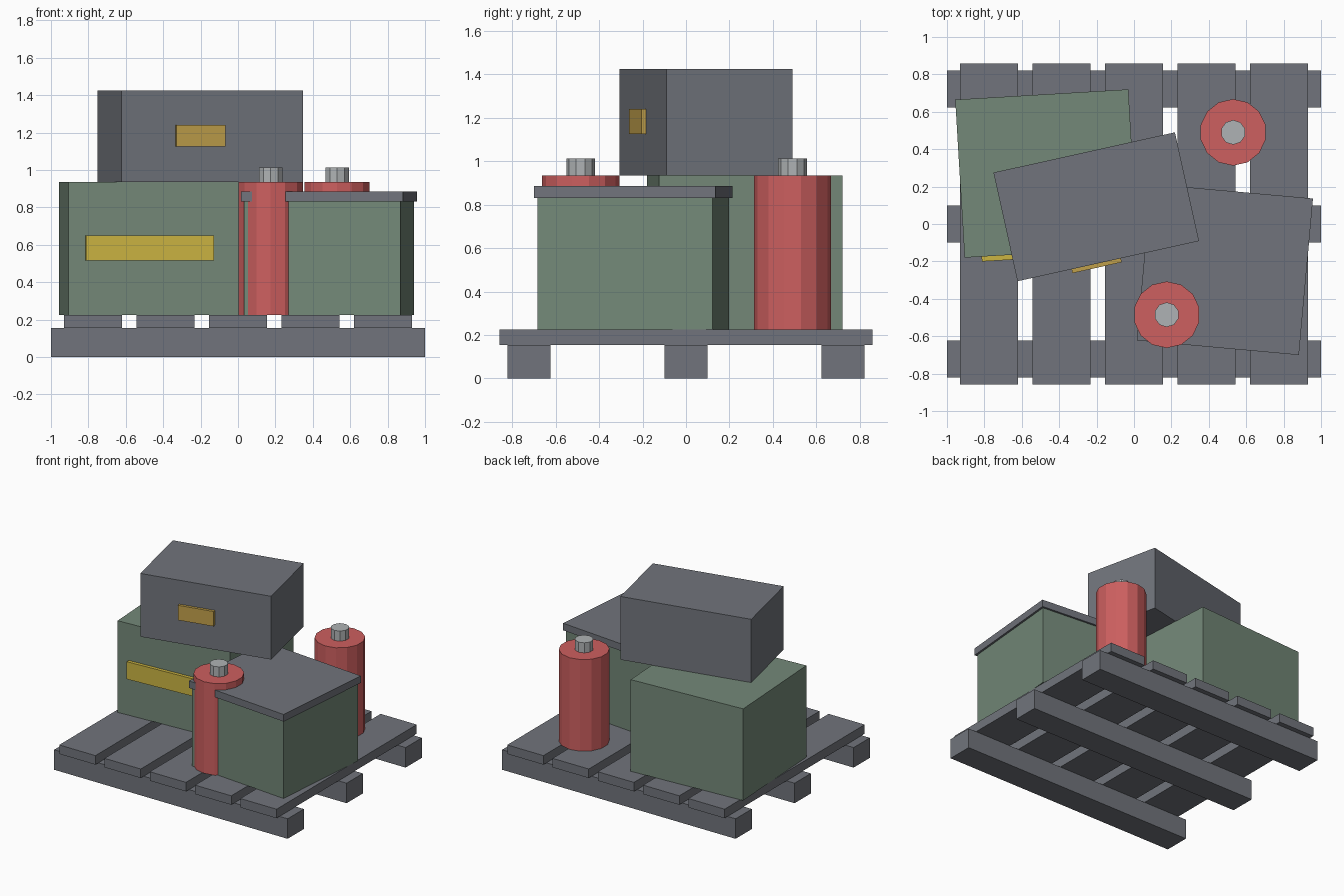
import bpy
from math import radians, sin, cos

default = bpy.data.objects.get("Cube")
if default:
    bpy.data.objects.remove(default, do_unlink=True)


def make_material(name, rgb):
    mat = bpy.data.materials.new(name)
    mat.use_nodes = True
    color = (*rgb, 1.0)
    mat.diffuse_color = color
    mat.node_tree.nodes["Principled BSDF"].inputs["Base Color"].default_value = color
    return mat


slate = make_material("slate_grey", (0.165, 0.175, 0.20))
green = make_material("dull_green", (0.175, 0.25, 0.19))
red = make_material("drum_red", (0.61, 0.115, 0.115))
yellow = make_material("label_yellow", (0.60, 0.46, 0.055))
amber = make_material("label_amber", (0.53, 0.35, 0.07))
metal = make_material("light_metal", (0.43, 0.45, 0.46))


def finish(name, mat):
    obj = bpy.context.object
    obj.name = name
    obj.data.name = name
    obj.data.materials.append(mat)
    return obj


def box(name, mat, center, size, z0, z1, turn=0.0, offset=(0, 0)):
    """Box between two heights; offset is measured along the turned axes."""
    a = radians(turn)
    x = center[0] + offset[0] * cos(a) - offset[1] * sin(a)
    y = center[1] + offset[0] * sin(a) + offset[1] * cos(a)
    bpy.ops.mesh.primitive_cube_add(size=1, location=(x, y, (z0 + z1) / 2),
                                    rotation=(0, 0, a))
    obj = finish(name, mat)
    obj.scale = (size[0], size[1], z1 - z0)
    bpy.ops.object.transform_apply(location=False, rotation=False, scale=True)
    return obj


def cylinder(name, mat, center, radius, sides, z0, z1):
    bpy.ops.mesh.primitive_cylinder_add(
        vertices=sides, radius=radius, depth=z1 - z0,
        location=(center[0], center[1], (z0 + z1) / 2))
    return finish(name, mat)


RUNNER_TOP = 0.155
DECK = 0.225
STACK = 0.935

# Pallet: three runners under five slats
for i, part in enumerate(("front", "middle", "back")):
    box(f"{part}_runner", slate, (0, (i - 1) * 0.722), (2.0, 0.198), 0, RUNNER_TOP)
for i in range(5):
    box(f"slat_{i + 1}", slate, ((i - 2) * 0.388, 0), (0.31, 1.716), RUNNER_TOP, DECK)

# Tall crate with a long front label
crate = (-0.468, 0.27)
box("tall_crate", green, crate, (0.927, 0.846), DECK, STACK, 3.4)
box("tall_crate_label", yellow, crate, (0.685, 0.03), 0.515, 0.65, 3.4, (-0.03, -0.434))

# Short crate with an overhanging lid
short = (0.486, -0.243)
box("short_crate", green, short, (0.84, 0.81), DECK, 0.83, -5.15)
box("short_crate_lid", slate, short, (0.87, 0.84), 0.83, 0.885, -5.15)

# Case resting on the tall crate
case = (-0.202, 0.092)
box("top_case", slate, case, (0.994, 0.595), STACK, 1.425, 12.5)
box("top_case_label", amber, case, (0.27, 0.03), 1.125, 1.24, 12.5, (-0.066, -0.304))

# Drums with caps
for part, spot in (("back", (0.53, 0.49)), ("front", (0.175, -0.485))):
    cylinder(f"{part}_drum", red, spot, 0.178, 14, DECK, STACK)
    cylinder(f"{part}_drum_cap", metal, spot, 0.066, 10, STACK, 1.013)
